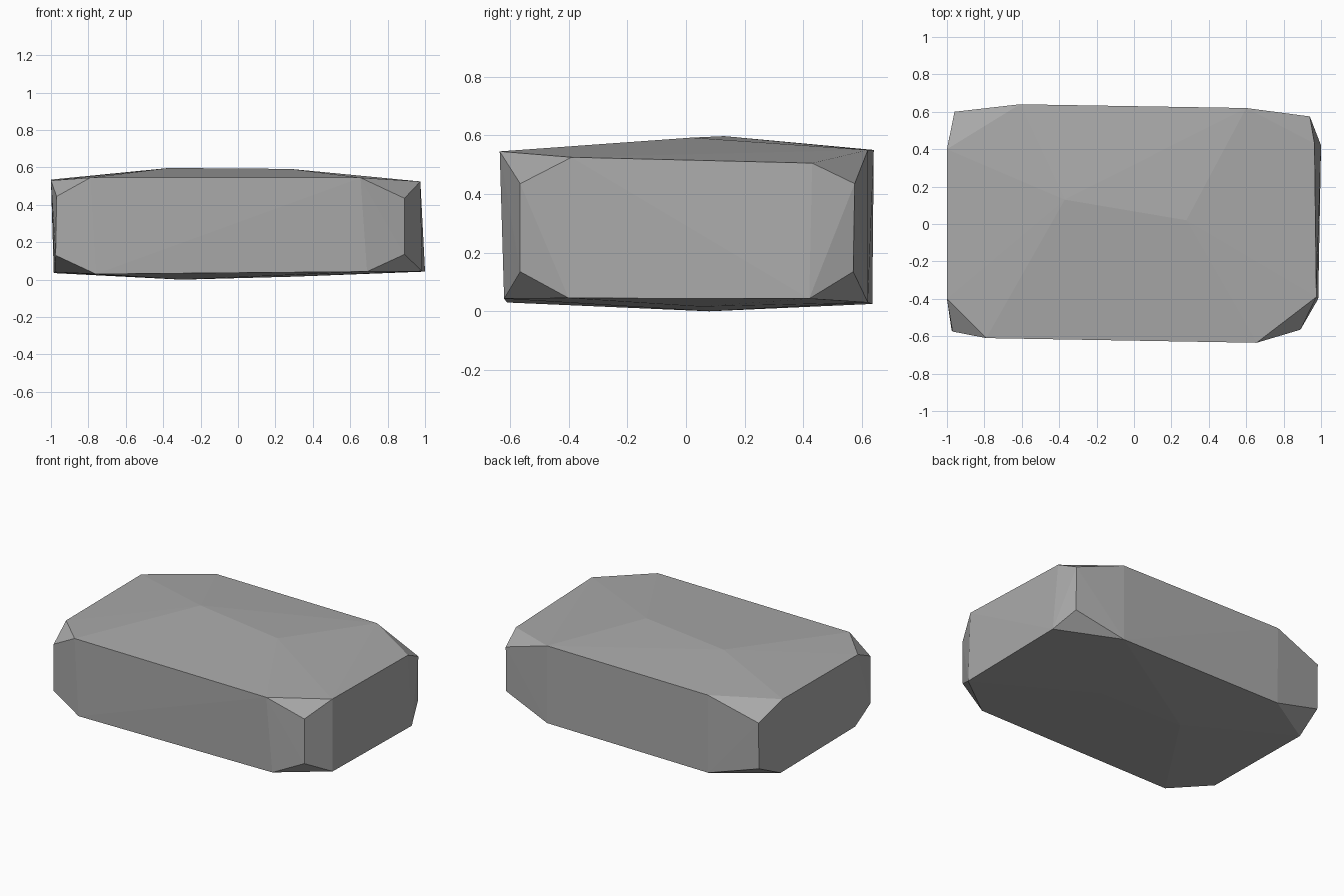
import bpy
import bmesh

cube = bpy.data.objects.get("Cube")
if cube:
    bpy.data.objects.remove(cube, do_unlink=True)

# Stone colour
stone = bpy.data.materials.new("stone_grey")
stone.use_nodes = True
grey = (0.4, 0.4, 0.4, 1)
stone.diffuse_color = grey
stone.node_tree.nodes["Principled BSDF"].inputs["Base Color"].default_value = grey

# Each chipped corner: a point on the long side, one on the short side,
# and one on the upright edge
top_corners = [
    [(-0.79, -0.61, 0.545), (-1.0, -0.4, 0.53), (-0.97, -0.575, 0.445)],
    [(0.655, -0.635, 0.545), (0.975, -0.39, 0.525), (0.89, -0.565, 0.435)],
    [(0.6, 0.62, 0.55), (0.965, 0.43, 0.505), (0.94, 0.575, 0.435)],
    [(-0.61, 0.64, 0.55), (-1.0, 0.4, 0.535), (-0.96, 0.6, 0.44)],
]
bottom_corners = [
    [(-0.76, -0.61, 0.03), (-0.98, -0.4, 0.04), (-0.975, -0.57, 0.13)],
    [(0.69, -0.62, 0.043), (0.985, -0.4, 0.045), (0.89, -0.565, 0.135)],
    [(0.6, 0.62, 0.03), (1.0, 0.42, 0.043), (0.94, 0.57, 0.135)],
    [(-0.61, 0.635, 0.025), (-0.985, 0.4, 0.035), (-0.96, 0.595, 0.13)],
]

# Shallow ridges on the top and the underside
ridges = [(-0.37, 0.13, 0.597), (0.28, 0.02, 0.592),
          (-0.3, 0.08, 0.0), (0.3, 0.05, 0.016)]

# Wrap the points in one faceted skin
bm = bmesh.new()
for corner in top_corners + bottom_corners:
    for point in corner:
        bm.verts.new(point)
for point in ridges:
    bm.verts.new(point)
bmesh.ops.convex_hull(bm, input=bm.verts[:])
bmesh.ops.dissolve_limit(bm, angle_limit=0.01, verts=bm.verts[:], edges=bm.edges[:])
bmesh.ops.recalc_face_normals(bm, faces=bm.faces[:])

mesh = bpy.data.meshes.new("stone_block")
bm.to_mesh(mesh)
bm.free()
mesh.materials.append(stone)
block = bpy.data.objects.new("stone_block", mesh)
bpy.context.collection.objects.link(block)
